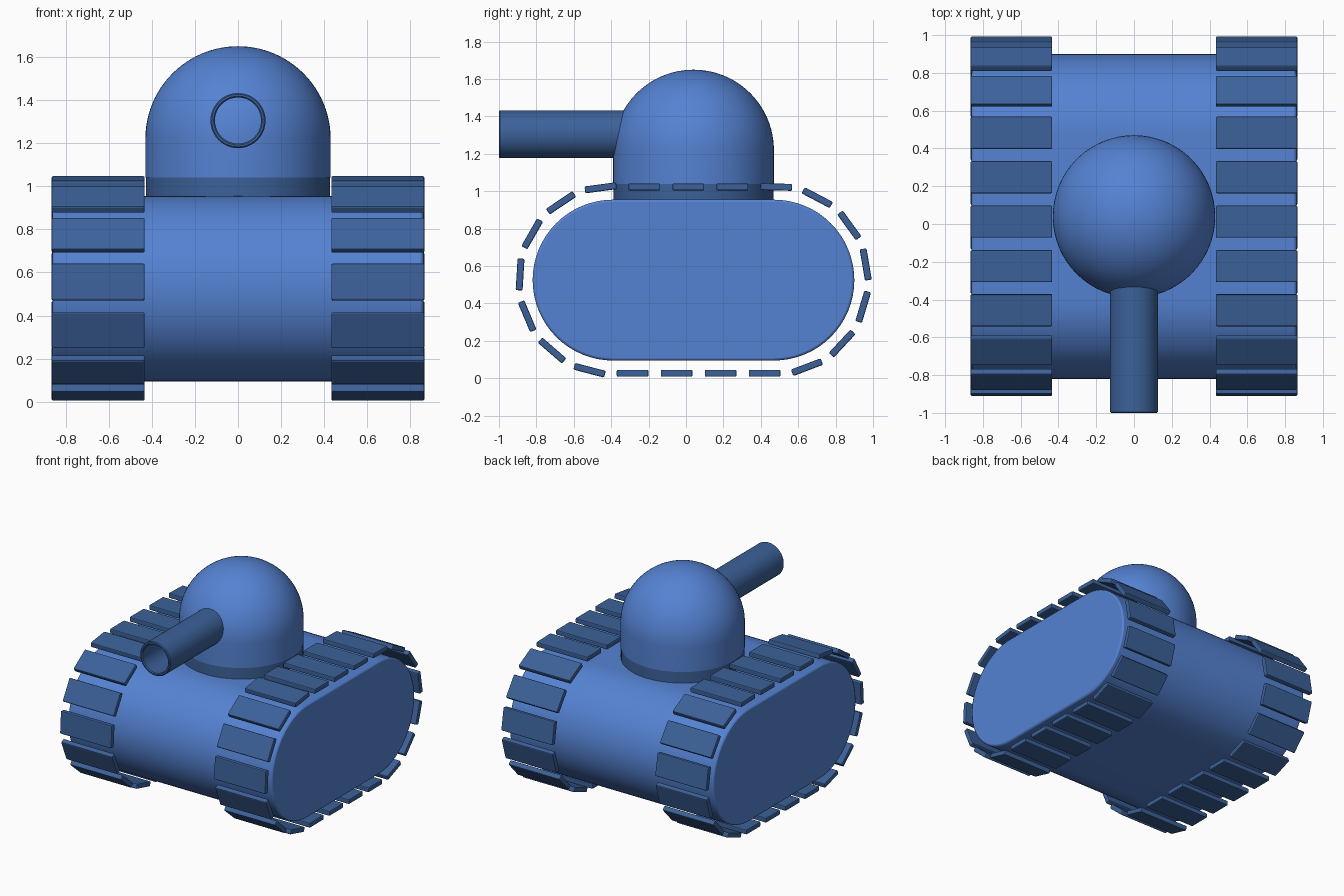
import bpy, bmesh
from math import pi, sin, cos, radians
from mathutils import Matrix, Vector

if "Cube" in bpy.data.objects:
    bpy.data.objects.remove(bpy.data.objects["Cube"], do_unlink=True)

MID_Y, MID_Z = 0.04, 0.525      # centre of the hull's side outline
RADIUS, HALF = 0.43, 0.43       # hull end radius and half length of its flats


def material(name, colour):
    m = bpy.data.materials.new(name)
    m.use_nodes = True
    m.diffuse_color = (*colour, 1)
    m.node_tree.nodes["Principled BSDF"].inputs["Base Color"].default_value = (*colour, 1)
    return m


light_blue = material("light blue", (0.09, 0.225, 0.65))
dark_blue = material("dark blue", (0.045, 0.12, 0.32))


def finish(bm, name, mat, smooth=True, bevel=0):
    bmesh.ops.recalc_face_normals(bm, faces=bm.faces)
    mesh = bpy.data.meshes.new(name)
    bm.to_mesh(mesh)
    bm.free()
    mesh.materials.append(mat)
    ob = bpy.data.objects.new(name, mesh)
    bpy.context.collection.objects.link(ob)
    if bevel:
        b = ob.modifiers.new("Bevel", "BEVEL")
        b.width, b.segments, b.limit_method = bevel, 2, "ANGLE"
        b.angle_limit = radians(50)
    if smooth:
        bpy.ops.object.select_all(action="DESELECT")
        ob.select_set(True)
        bpy.context.view_layer.objects.active = ob
        bpy.ops.object.shade_smooth_by_angle(angle=radians(35))
    return ob


def lathe(name, profile, mat, steps=64, closed=False):
    """Spin (radius, height) points about z."""
    bm = bmesh.new()
    verts = [bm.verts.new((r, 0, z)) for r, z in profile]
    edges = [bm.edges.new(p) for p in zip(verts, verts[1:])]
    if closed:
        edges.append(bm.edges.new((verts[-1], verts[0])))
    bmesh.ops.spin(bm, geom=verts + edges, axis=(0, 0, 1), cent=(0, 0, 0),
                   angle=2 * pi, steps=steps, use_merge=True)
    bmesh.ops.remove_doubles(bm, verts=bm.verts, dist=1e-5)
    return finish(bm, name, mat)


# Hull: a stadium outline extruded across the width
bm = bmesh.new()
outline = []
for side in (1, -1):
    for i in range(33):
        a = side * pi / 2 - pi / 2 + pi * i / 32 - pi / 2 + (pi / 2 if side == 1 else pi * 1.5)
        a = -pi / 2 + pi * i / 32 + (0 if side == 1 else pi)
        outline.append(bm.verts.new((-0.86, MID_Y + side * HALF + RADIUS * cos(a),
                                     MID_Z + RADIUS * sin(a))))
cap = bm.faces.new(outline)
ext = bmesh.ops.extrude_face_region(bm, geom=[cap])["geom"]
bmesh.ops.translate(bm, vec=(1.72, 0, 0),
                    verts=[g for g in ext if isinstance(g, bmesh.types.BMVert)])
finish(bm, "hull", light_blue, bevel=0.012)

# Turret: short wall with a hemisphere, standing on a darker collar
dome = [(0, 1.04), (RADIUS, 1.04)]
dome += [(RADIUS * cos(pi / 2 * i / 24), 1.22 + RADIUS * sin(pi / 2 * i / 24)) for i in range(24)]
turret = lathe("turret", dome + [(0, 1.65)], light_blue)
collar = lathe("turret_collar", [(0, 0.9), (0.428, 0.9), (0.428, 1.04), (0, 1.04)], dark_blue)
turret.location.y = collar.location.y = MID_Y

# Barrel: an open tube pointing forward
barrel = lathe("barrel", [(0.128, 0.2), (0.128, 0.994), (0.122, 1), (0.113, 1),
                          (0.107, 0.994), (0.107, 0.2)], dark_blue, 48, closed=True)
barrel.rotation_euler.x = pi / 2
barrel.location.z = 1.305

# Tread pads: plates spaced around the hull outline
PADS, TRACK_R = 21, 0.498
FLAT, ARC = 0.846, 1.585        # share of the loop taken by each flat and each end
LOOP = 2 * (FLAT + ARC)


def pad_place(s):
    """Position (y, z) and turn angle at distance s from the bottom flat's start."""
    s %= LOOP
    flip = 1
    if s >= LOOP / 2:
        s, flip = s - LOOP / 2, -1
    if s < FLAT:
        y, z, a = (s / FLAT * 2 - 1) * HALF, -TRACK_R, 0
    else:
        a = (s - FLAT) / ARC * pi
        y, z = HALF + TRACK_R * sin(a), -TRACK_R * cos(a)
    return MID_Y + flip * y, MID_Z + flip * z, a


bm = bmesh.new()
for k in range(PADS):
    y, z, a = pad_place(FLAT / 2 - 0.0885 + k * LOOP / PADS)
    bmesh.ops.create_cube(bm, size=1, matrix=Matrix.Translation((0.649, y, z))
                          @ Matrix.Rotation(a, 4, "X")
                          @ Matrix.Diagonal(Vector((0.432, 0.17, 0.037, 1))))
treads = finish(bm, "tread_pads", dark_blue, smooth=False, bevel=0.007)
treads.modifiers.new("Mirror", "MIRROR")
